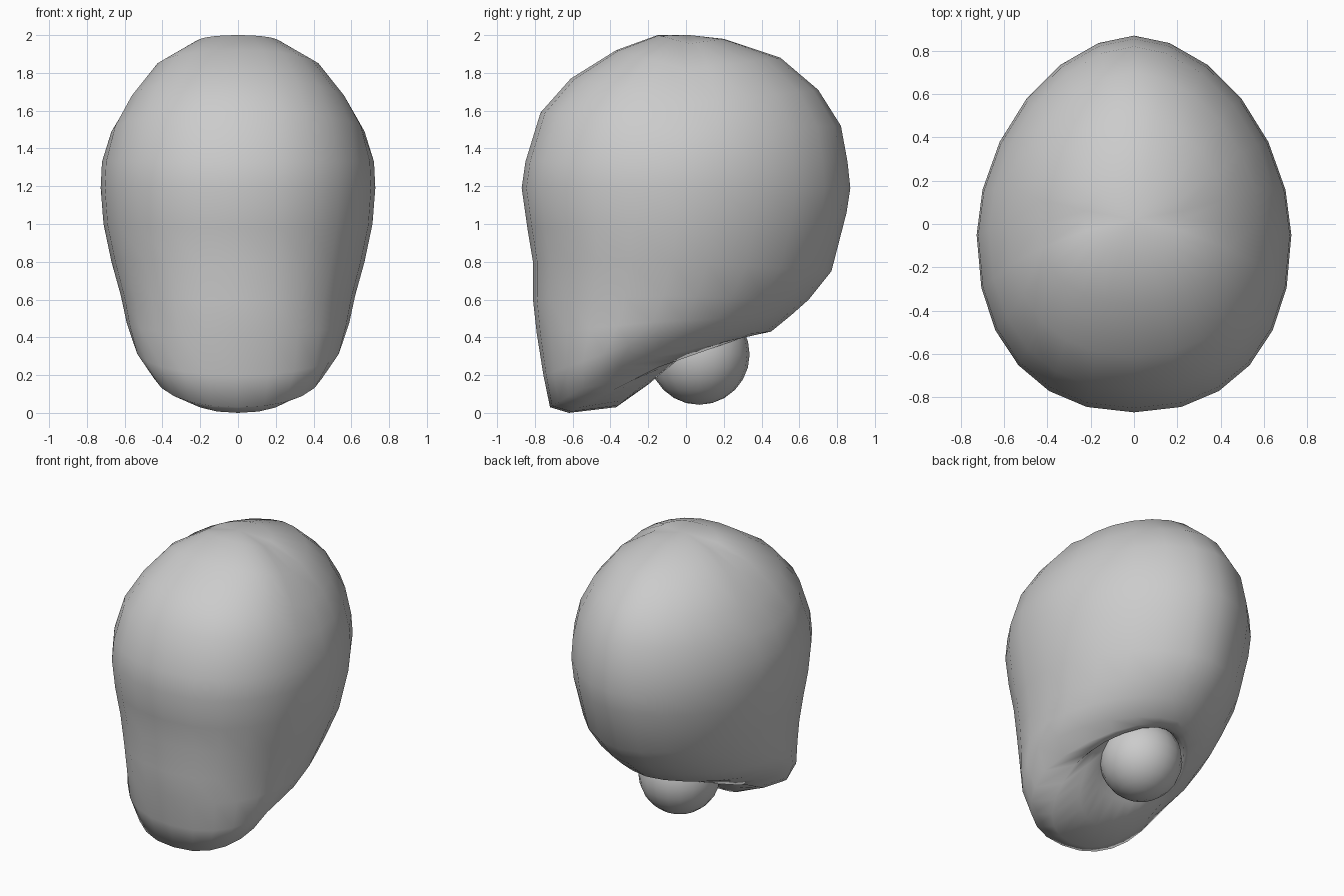
import bpy, bmesh, math

cube = bpy.data.objects.get("Cube")
if cube:
    bpy.data.objects.remove(cube, do_unlink=True)

grey = bpy.data.materials.new("plain grey")
grey.use_nodes = True
colour = (0.6, 0.6, 0.6, 1)
grey.diffuse_color = colour
grey.node_tree.nodes["Principled BSDF"].inputs["Base Color"].default_value = colour

SEGMENTS = 24

# Head rings from crown to socket: front (y, z), back (y, z), side (x, y, z)
rings = [
    ((-.15, 2.0), (.20, 1.98), (.23, .02, 1.955)),
    ((-.37, 1.92), (.50, 1.88), (.44, .0, 1.82)),
    ((-.61, 1.77), (.70, 1.71), (.58, .0, 1.64)),
    ((-.77, 1.59), (.82, 1.52), (.67, -.03, 1.49)),
    ((-.85, 1.33), (.855, 1.33), (.72, -.05, 1.33)),
    ((-.87, 1.19), (.87, 1.19), (.727, -.05, 1.19)),
    ((-.84, .98), (.85, 1.06), (.712, -.05, 1.0)),
    ((-.81, .80), (.77, .75), (.67, -.08, .80)),
    ((-.81, .60), (.65, .60), (.62, -.12, .62)),
    ((-.79, .42), (.56, .52), (.59, -.18, .48)),
    ((-.755, .20), (.45, .43), (.55, -.30, .36)),
    ((-.72, .03), (.40, .42), (.46, -.35, .25)),
    ((-.62, .0), (.36, .42), (.37, -.15, .24)),
    ((-.37, .03), (.34, .42), (.31, .0, .34)),
    ((-.20, .15), (.32, .43), (.27, .06, .37)),
    ((-.12, .30), (.25, .50), (.20, .06, .43)),
]


def ring_point(front, back, side, i):
    """Blend the side point toward the front or back along a soft ellipse."""
    a = 2 * math.pi * i / SEGMENTS
    s, c = math.sin(a), math.cos(a)
    end, power = (front, .89) if c > 0 else (back, 1.1)
    k = abs(c) ** power
    x = math.copysign(abs(s) ** power, s) * side[0]
    return (x, side[1] + (end[0] - side[1]) * k, side[2] + (end[1] - side[2]) * k)


def finish(bm, name):
    bmesh.ops.recalc_face_normals(bm, faces=bm.faces)
    for f in bm.faces:
        f.smooth = True
    mesh = bpy.data.meshes.new(name)
    bm.to_mesh(mesh)
    bm.free()
    mesh.materials.append(grey)
    obj = bpy.data.objects.new(name, mesh)
    bpy.context.collection.objects.link(obj)
    return obj


# Head: lofted rings closed with a crown point and a socket point
bm = bmesh.new()
loops = [[bm.verts.new(ring_point(*r, i)) for i in range(SEGMENTS)] for r in rings]
crown = bm.verts.new((0, .02, 2.0))
socket = bm.verts.new((0, .07, .53))
for i in range(SEGMENTS):
    j = (i + 1) % SEGMENTS
    for a, b in zip(loops, loops[1:]):
        bm.faces.new((a[i], a[j], b[j], b[i]))
    bm.faces.new((crown, loops[0][j], loops[0][i]))
    bm.faces.new((socket, loops[-1][i], loops[-1][j]))
finish(bm, "head")

# Neck ball seated in the socket
bm = bmesh.new()
bmesh.ops.create_uvsphere(bm, u_segments=20, v_segments=12, radius=.267)
ball = finish(bm, "neck_ball")
ball.location = (0, .07, .31)
